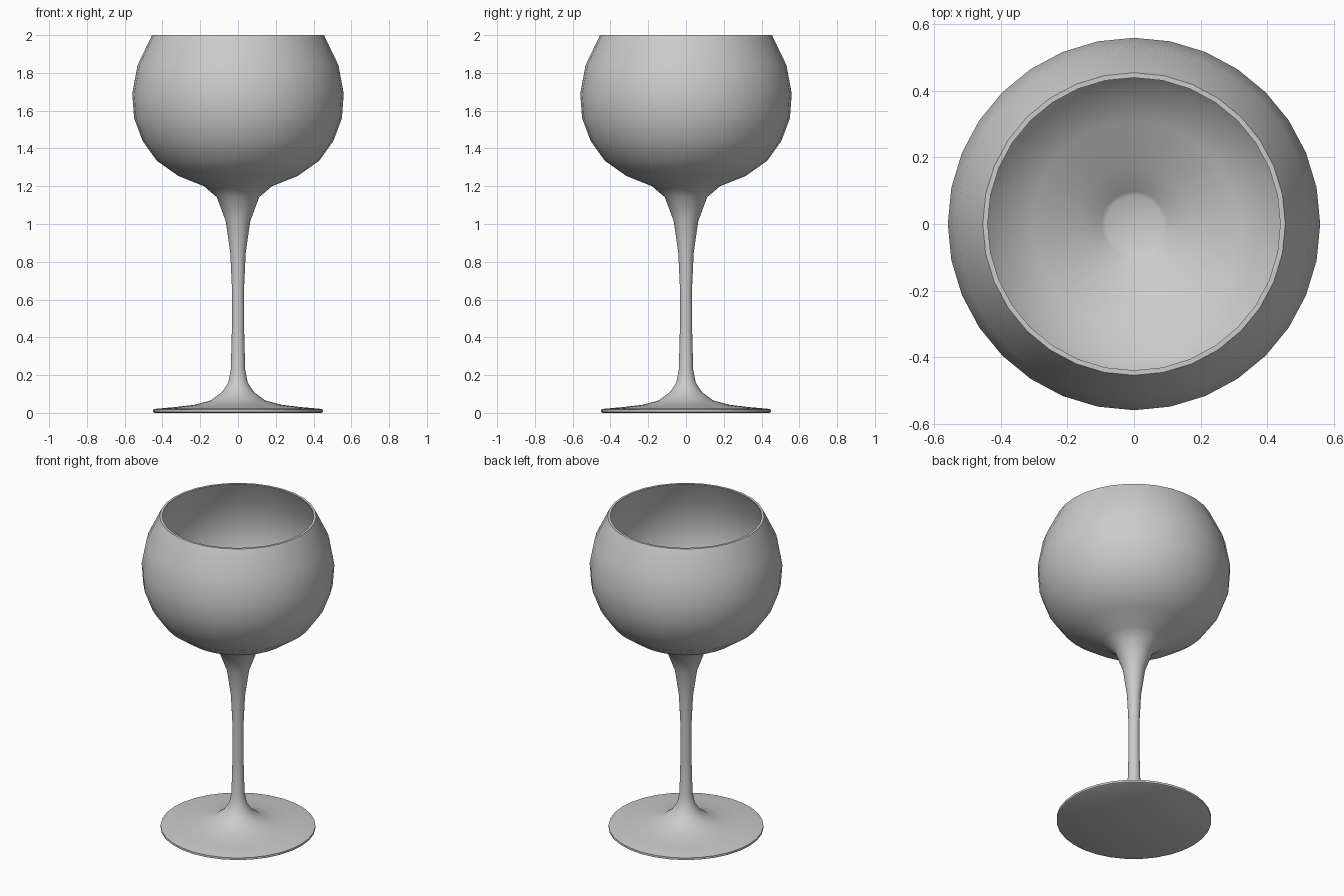
import bpy, bmesh, math

if "Cube" in bpy.data.objects:
    bpy.data.objects.remove(bpy.data.objects["Cube"])

# Outer profile (radius, height): underside, foot, stem, bowl
outer = [(0, 0), (0.44, 0), (0.45, 0.005), (0.45, 0.018), (0.43, 0.022),
         (0.33, 0.031), (0.23, 0.043), (0.143, 0.066), (0.085, 0.11),
         (0.052, 0.16), (0.038, 0.23), (0.033, 0.42), (0.033, 0.68),
         (0.041, 0.85), (0.065, 1.015), (0.112, 1.142), (0.18, 1.20),
         (0.315, 1.254), (0.43, 1.335), (0.505, 1.44), (0.55, 1.56),
         (0.56, 1.69), (0.532, 1.84), (0.455, 2.0)]
# Inner wall of the bowl, rim down to the small well above the stem
inner = [(0.44, 2.0), (0.516, 1.84), (0.543, 1.69), (0.534, 1.566),
         (0.49, 1.45), (0.42, 1.349), (0.308, 1.27), (0.173, 1.217),
         (0.098, 1.155), (0.085, 1.147), (0, 1.147)]

SIDES = 32


def lathe(name, profile):
    bm = bmesh.new()
    verts = [bm.verts.new((r, 0, z)) for r, z in profile]
    edges = [bm.edges.new(pair) for pair in zip(verts, verts[1:])]
    bmesh.ops.spin(bm, geom=verts + edges, cent=(0, 0, 0), axis=(0, 0, 1),
                   angle=math.tau, steps=SIDES)
    bmesh.ops.remove_doubles(bm, verts=bm.verts, dist=1e-4)
    bmesh.ops.recalc_face_normals(bm, faces=bm.faces)
    mesh = bpy.data.meshes.new(name)
    bm.to_mesh(mesh)
    bm.free()
    obj = bpy.data.objects.new(name, mesh)
    bpy.context.collection.objects.link(obj)
    return obj


# One continuous blown-glass body
glass = lathe("wine_glass", outer + inner)
bpy.context.view_layer.objects.active = glass
glass.select_set(True)
bpy.ops.object.shade_smooth_by_angle(angle=math.radians(50))
